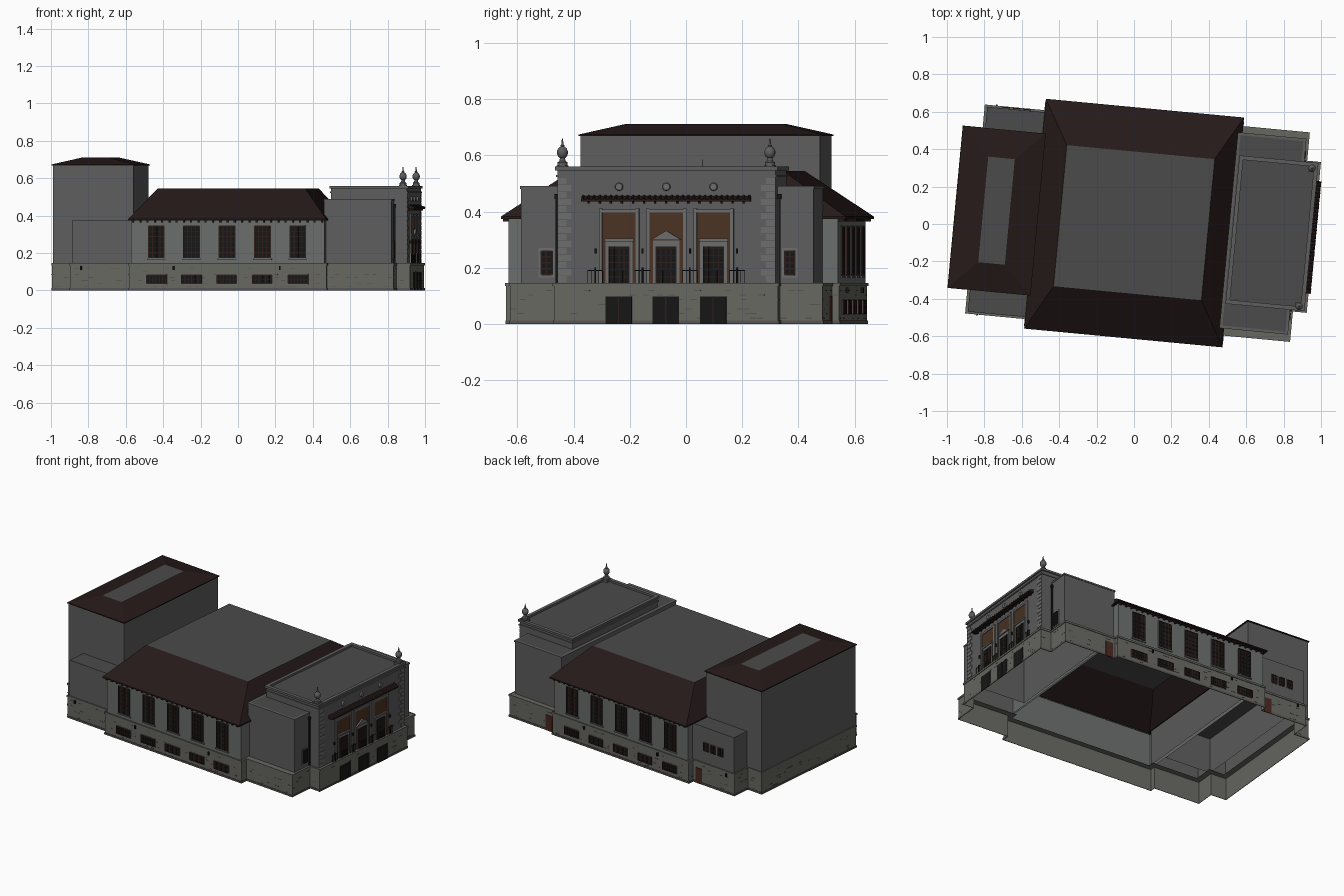
import bpy, bmesh, math, random
from mathutils import Matrix, Vector

if "Cube" in bpy.data.objects:
    bpy.data.objects.remove(bpy.data.objects["Cube"])

random.seed(4)
ROT = Matrix.Rotation(math.radians(-5.4), 4, 'Z')   # whole building is turned slightly
COL = dict(wall=(.11, .11, .11), hall=(.145, .155, .15), base=(.135, .135, .12), roof=(.019, .01, .01),
           flat=(.068, .07, .068), dark=(.008, .008, .008), sash=(.026, .013, .011), trim=(.15, .15, .15),
           brick=(.07, .032, .017), door=(.07, .02, .014), stone=(.095, .088, .08))
MATS, PARTS = {}, {}
for k, c in COL.items():
    MATS[k] = bpy.data.materials.new(k)
    MATS[k].diffuse_color = (*c, 1)


def part(name, mat):
    return PARTS.setdefault(name, (bmesh.new(), mat))[0]


def quad(bm, *pts):
    bm.faces.new([bm.verts.new(p) for p in pts])


def box(name, mat, u0, u1, v0, v1, z0, z1):
    m = Matrix.Translation(((u0+u1)/2, (v0+v1)/2, (z0+z1)/2)) @ Matrix.Diagonal((u1-u0, v1-v0, z1-z0, 1))
    bmesh.ops.create_cube(part(name, mat), size=1, matrix=m)


def on(side, plane, name, mat, a, z0, w, h, out=.003):
    """Thin slab of width w, height h centred at a on a wall plane."""
    s = 1 if side in 'NE' else -1
    p, q = sorted((plane + s*.0003, plane + s*out))
    if side in 'NS':
        box(name, mat, a-w/2, a+w/2, p, q, z0, z0+h)
    else:
        box(name, mat, p, q, a-w/2, a+w/2, z0, z0+h)


def rect(u0, u1, v0, v1):
    return [Vector(p) for p in ((u0, v0), (u1, v0), (u1, v1), (u0, v1))]


def offset(pts, d):
    """Move a right-angled counter-clockwise outline outwards by d."""
    res = []
    for i, p in enumerate(pts):
        a, b = (p - pts[i-1]).normalized(), (pts[(i+1) % len(pts)] - p).normalized()
        res.append(p + d*(Vector((a.y, -a.x)) + Vector((b.y, -b.x))))
    return res


def walls(name, mat, lo, hi, z0, z1, top=None):
    bm, n = part(name, mat), len(lo)
    for i in range(n):
        j = (i+1) % n
        quad(bm, (*lo[i], z0), (*lo[j], z0), (*hi[j], z1), (*hi[i], z1))
    if top:
        quad(part(name + "_top", top), *[(*p, z1) for p in hi])


def ring(name, mat, pts, out, inn, z0, z1, under=True):
    o, i = offset(pts, out), offset(pts, inn)
    walls(name, mat, o, o, z0, z1)
    walls(name, mat, o, i, z1, z1)
    if under:
        walls(name, mat, i, o, z0, z0)


def window(side, plane, a, z0, w, h, nx, nz, pane='dark', frame=.008):
    on(side, plane, "window_frames", 'trim', a, z0-frame, w+2*frame, h+2*frame, .003)
    on(side, plane, "window_panes", pane, a, z0, w, h, .005)
    for i in range(nx+1):
        on(side, plane, "glazing_bars", 'sash', a-w/2+w*i/nx, z0, .005, h, .008)
    for i in range(nz+1):
        on(side, plane, "glazing_bars", 'sash', a, z0+h*i/nz-.002, w, .004, .008)


# Stone base following the full footprint, open underneath
foot = [Vector(p) for p in (
    (-.957, -.43), (-.85, -.43), (-.85, -.557), (-.53, -.557), (-.53, -.593), (.53, -.593), (.53, -.545),
    (.886, -.545), (.886, -.382), (.96, -.382), (.96, .42), (.886, .42), (.886, .572), (.53, .572),
    (.53, .598), (-.53, .598), (-.53, .557), (-.85, .557), (-.85, .434), (-.957, .434))]
ring("stone_base", 'base', foot, 0, -.038, 0, .143, False)
ring("base_moulding", 'base', foot, .004, 0, .134, .146)
ring("plinth", 'stone', foot, .003, 0, 0, .012)

# Scattered accent stones on the base
for i, p in enumerate(foot):
    q = foot[(i+1) % len(foot)]
    d = q - p
    for k in range(int(d.length*40)):
        c = p + d*random.uniform(.04, .96)
        z = .018 + .0165*random.randrange(7)
        side = ('E' if d.y > 0 else 'W') if abs(d.y) > abs(d.x) else ('S' if d.x > 0 else 'N')
        on(side, c.x if side in 'EW' else c.y, "accent_stones", 'stone', c.y if side in 'EW' else c.x, z, .022, .004, .0012)

# Auditorium hall with hipped roof
hall = rect(-.52, .52, -.585, .592)
walls("hall_walls", 'hall', hall, hall, .143, .38)
eave = rect(-.532, .532, -.612, .622)
ring("hall_eaves", 'roof', eave, 0, -.03, .374, .382)
walls("hall_roof", 'roof', eave, rect(-.397, .397, -.372, .386), .382, .545, 'flat')

# Stage tower with low hipped roof, and its side wings
tower = rect(-.953, -.522, -.426, .43)
walls("stage_tower", 'wall', tower, tower, .143, .672)
ring("tower_eaves", 'roof', tower, .007, -.01, .668, .674)
walls("tower_roof", 'roof', offset(tower, .007), rect(-.81, -.667, -.282, .285), .674, .711, 'flat')
wing = rect(-.84, -.5, -.55, .55)
walls("stage_wings", 'wall', wing, wing, .143, .375, 'flat')

# Foyer block, lower side wings
side = rect(.51, .872, -.508, .538)
walls("foyer_wings", 'wall', side, side, .143, .487, 'flat')
ring("foyer_wing_coping", 'wall', side, .003, -.012, .48, .49)
foyer = rect(.535, .943, -.37, .41)
walls("foyer_block", 'wall', foyer, foyer, .143, .547, 'flat')
ring("foyer_parapet", 'wall', foyer, .008, -.014, .546, .56)
inner = offset(foyer, -.014)[::-1]
walls("parapet_inside", 'wall', inner, inner, .547, .56)
ring("foyer_cornice", 'wall', foyer, .005, -.003, .522, .53)

# Hall windows and basement lights on both long sides, rafter tails
for s, plane, bplane in (('S', -.585, -.593), ('N', .592, .598)):
    sg = 1 if s == 'N' else -1
    for i in range(-2, 3):
        a = i*.19 - .003
        window(s, plane, a, .175, .085, .17, 4, 6, frame=.005)
        on(s, plane, "window_sills", 'trim', a, .163, .1, .008, .008)
        window(s, bplane, a, .037, .105, .046, 6, 2, frame=.004)
    for i in range(27):
        on(s, plane, "rafter_tails", 'roof', -.507+i*.039, .364, .009, .011, .022)
    for a in (-.29, .28):
        on(s, bplane, "wall_lamps", 'dark', a, .11, .008, .02, .01)
    on(s, sg*.557, "wall_lamps", 'dark', -.79, .11, .008, .02, .01)

# North side doors and small windows of the stage wing
on('N', .557, "side_doors", 'door', -.575, 0, .05, .1, .004)
on('N', .572, "side_doors", 'door', .575, 0, .05, .1, .004)
for a in (-.626, -.682, -.738):
    window('N', .55, a, .225, .034, .05, 2, 2, frame=.004)

# Front (east) facade: three bays
CV, FP = .019, .943
for k in (-1, 0, 1):
    a = CV + k*.169
    on('E', .96, "entrance_doors", 'dark', a, 0, .094, .098, .004)
    on('E', .96, "door_mullions", 'sash', a, 0, .004, .098, .006)
    on('E', FP, "brick_panels", 'brick', a, .146, .12, .25, .003)
    for sg in (-1, 1):
        on('E', FP, "bay_pilasters", 'trim', a+sg*.066, .146, .012, .265, .007)
    on('E', FP, "bay_heads", 'trim', a, .396, .144, .012, .007)
    on('E', FP, "window_surrounds", 'trim', a, .146, .096, .15, .007)
    on('E', FP, "tall_window_panes", 'dark', a, .146, .074, .13, .009)
    for i in range(5):
        on('E', FP, "glazing_bars", 'sash', a-.036+i*.018, .146, .003, .13, .011)
        on('E', FP, "glazing_bars", 'sash', a, .165+i*.026, .072, .003, .011)
    # round medallion
    m = Matrix.Translation((FP+.002, a, .488)) @ Matrix.Rotation(math.pi/2, 4, 'Y')
    bmesh.ops.create_cone(part("medallions", 'trim'), cap_ends=True, segments=20, radius1=.016, radius2=.012, depth=.014, matrix=m)
    if k:
        on('E', FP, "window_heads", 'trim', a, .293, .104, .01, .013)


def prism(name, mat, prof, v):
    """Close a profile into a prism by sweeping it along vector v."""
    bm = part(name, mat)
    f = bm.faces.new([bm.verts.new(p) for p in prof])
    for g in bmesh.ops.extrude_face_region(bm, geom=[f])['geom']:
        if isinstance(g, bmesh.types.BMVert):
            g.co += Vector(v)
    bmesh.ops.recalc_face_normals(bm, faces=bm.faces)


# Triangular pediment on the middle bay, tiled canopy with brackets
prism("pediment", 'trim', [(.956, CV-.056, .298), (.956, CV+.056, .298), (.956, CV, .332)], (-.013, 0, 0))
prism("canopy_roof", 'roof', [(u, CV-.302, z) for u, z in ((.942, .436), (.975, .436), (.975, .443), (.942, .456))], (0, .604, 0))
for i in range(31):
    y = CV - .297 + i*.0198
    m = Matrix.Translation((.957, y, .449)) @ Matrix.Rotation(math.radians(110), 4, 'Y')
    bmesh.ops.create_cone(part("canopy_tiles", 'roof'), cap_ends=True, segments=6, radius1=.005, radius2=.005, depth=.038, matrix=m)
    if i % 2:
        on('E', FP, "canopy_brackets", 'dark', y, .429, .006, .008, .022)

# Balcony railings: clusters of bars in front of each bay
for k in range(-3, 4):
    y = CV + k*.0845
    box("balcony_rail", 'dark', .9535, .9555, y-.028, y+.028, .189, .192)
    for i in range(-2, 3):
        box("balcony_bars", 'dark', .9535, .9555, y+i*.013-.001, y+i*.013+.001, .145, .19)
for k in (-1.5, -.5, .5, 1.5):
    y = CV + k*.169
    box("balcony_posts", 'dark', .952, .957, y-.003, y+.003, .145, .2)
    on('E', FP, "wall_lamps", 'dark', y, .25, .007, .018, .01)

# Corner quoins, wing windows, downpipes
for sg in (-1, 1):
    for i in range(15):
        w = .05 if i % 2 else .032
        on('E', FP, "quoins", 'trim', CV+sg*(.389-w/2), .148+i*.025, w, .022, .003)
    window('E', .872, CV+sg*.435, .175, .036, .085, 2, 4, frame=.01)
    on('E', .872, "downpipes", 'dark', CV+sg*.398, .146, .007, .31, .01)
    on('E', .872, "downpipe_heads", 'dark', CV+sg*.398, .445, .014, .018, .013)

# Corner urn finials, lathed
prof = [(.018, .558), (.018, .575), (.011, .58), (.009, .59), (.015, .595), (.0195, .605), (.0195, .615), (.015, .625),
        (.007, .631), (.008, .635), (.004, .639), (.002, .66)]
for sg in (-1, 1):
    bm, n = part("urn_finials", 'wall'), 14
    for (r0, z0), (r1, z1) in zip(prof, prof[1:]):
        for i in range(n):
            a, b = 2*math.pi*i/n, 2*math.pi*(i+1)/n
            P = lambda r, t, z: (.92+r*math.cos(t), .016+sg*.371+r*math.sin(t), z)
            quad(bm, P(r0, a, z0), P(r0, b, z0), P(r1, b, z1), P(r1, a, z1))
    bmesh.ops.remove_doubles(bm, verts=bm.verts, dist=1e-5)
    box("finial_pedestals", 'wall', .9, .94, .016+sg*.371-.02, .016+sg*.371+.02, .547, .564)
box("roof_mast", 'dark', .93, .932, .147, .149, .555, .585)

# Turn every part into an object
for name, (bm, mat) in PARTS.items():
    me = bpy.data.meshes.new(name)
    bm.transform(ROT)
    bm.to_mesh(me)
    bm.free()
    me.materials.append(MATS[mat])
    bpy.context.collection.objects.link(bpy.data.objects.new(name, me))
    if name in ("urn_finials", "medallions"):
        for p in me.polygons:
            p.use_smooth = True
        me.set_sharp_from_angle(angle=math.radians(40))

for m in bpy.data.materials:
    if m.users and not m.is_grease_pencil:
        m.use_nodes = True
        m.node_tree.nodes["Principled BSDF"].inputs["Base Color"].default_value = m.diffuse_color
